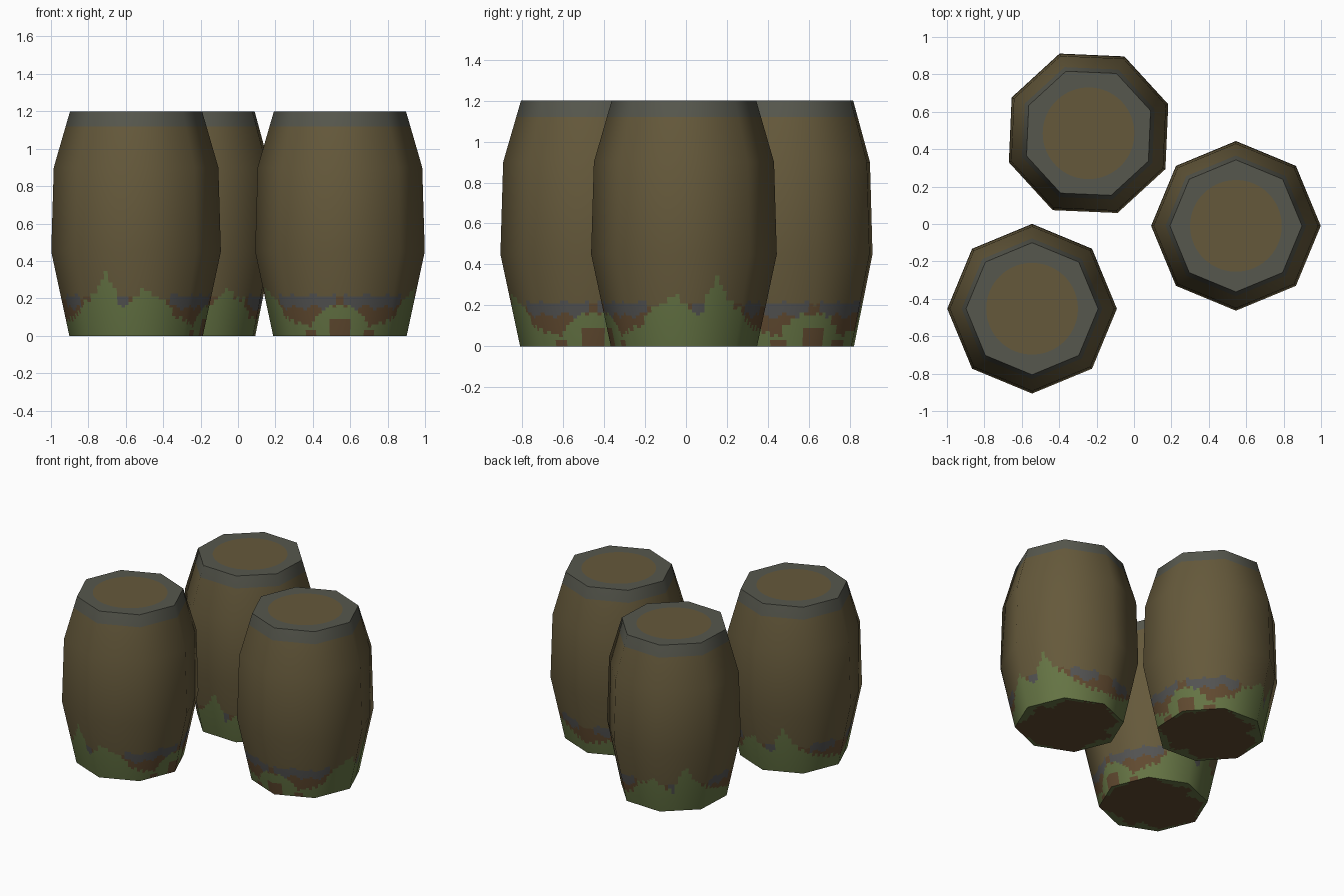
import bpy, math
from mathutils import Vector

if "Cube" in bpy.data.objects:
    bpy.data.objects.remove(bpy.data.objects["Cube"])


def make_mat(name, rgb):
    m = bpy.data.materials.new(name)
    lin = [((c / 255 + 0.055) / 1.055) ** 2.4 for c in rgb]
    m.diffuse_color = (*lin, 1)
    m.use_nodes = True
    m.node_tree.nodes["Principled BSDF"].inputs["Base Color"].default_value = m.diffuse_color
    return m


WOOD, IRON, MOSS, RUST, SLATE = range(5)
MATS = [make_mat("brown wood", (101, 89, 59)), make_mat("grey rim", (86, 87, 77)),
        make_mat("green moss", (101, 116, 68)), make_mat("damp red brown", (97, 74, 48)),
        make_mat("slate band", (83, 83, 82))]

# barrel profile (radius, z) and the outward tilt of the smooth normal there
PROFILE = [(0.357, 0), (0.4535, 0.45), (0.44, 0.9), (0.353, 1.2)]
TILT = [-0.21, -0.09, 0.16, 0.29]
# moss height against angle from the barrel's mirror line, in degrees
MOSS_H = [(0, .15), (10, .16), (18, .12), (28, .05), (42, .08), (55, .10), (64, .19),
          (75, .21), (83, .26), (92, .20), (103, .14), (109, .28), (115, .35),
          (120, .26), (130, .20), (145, .13), (160, .10), (180, .08)]
COLS = 14   # cells across one of the eight sides


def moss_height(a):
    for (a0, h0), (a1, h1) in zip(MOSS_H, MOSS_H[1:]):
        if a <= a1:
            return h0 + (h1 - h0) * (a - a0) / (a1 - a0) + 0.012 * math.sin(a * 0.9)
    return 0.08


def side_colour(a, z):
    if z > 1.12:
        return IRON
    if z > 0.36:
        return WOOD
    arch = (a < 9 and z < 0.09) or (22 < a < 34 and z < 0.03)
    if z < moss_height(a) and not arch:
        return MOSS
    wob = 0.012 * math.sin(a * 0.35)
    band = 4 < a < 60 or 97 < a < 105 or 140 < a < 172
    if band and 0.15 + wob < z < 0.215 + wob * 0.4:
        return SLATE
    return RUST if z < 0.2 + wob else WOOD


def profile_at(z):
    for i in range(3):
        (r0, z0), (r1, z1) = PROFILE[i], PROFILE[i + 1]
        if z <= z1 + 1e-6:
            t = (z - z0) / (z1 - z0)
            return r0 + (r1 - r0) * t, TILT[i] + (TILT[i + 1] - TILT[i]) * t


def oct_point(c, rot):
    """Unit octagon point and rounded outward direction for column c."""
    k, t = divmod(c, COLS)
    p, q = [Vector((math.cos(b), math.sin(b), 0))
            for b in (rot + k * math.pi / 4, rot + (k + 1) * math.pi / 4)]
    v = p.lerp(q, t / COLS)
    return v, v.normalized()


def make_object(name, verts, faces, mats, loc, smooth=False):
    me = bpy.data.meshes.new(name)
    me.from_pydata(verts, [], faces)
    for m in MATS:
        me.materials.append(m)
    for p, i in zip(me.polygons, mats):
        p.material_index = i
        p.use_smooth = smooth
    ob = bpy.data.objects.new(name, me)
    ob.location = loc
    bpy.context.collection.objects.link(ob)
    return me


def cell_angle(ring_c, n, rot, axis):
    v = oct_point(ring_c, rot)[0] + oct_point((ring_c + 1) % n, rot)[0]
    d = math.degrees(math.atan2(v.y, v.x)) - axis
    return abs((d + 180) % 360 - 180)


def barrel(tag, loc, rot_deg, axis):
    rot, n = math.radians(rot_deg), 8 * COLS
    angles = [cell_angle(c, n, rot, axis) for c in range(n)]

    # rounded sides, finely cut near the ground for the moss
    zs = [i * 0.015 for i in range(25)] + [0.45, 0.6, 0.75, 0.9, 1.0, 1.12, 1.2]
    verts, normals, faces, mats = [], [], [], []
    for z in zs:
        r, tilt = profile_at(z)
        for c in range(n):
            v, d = oct_point(c, rot)
            verts.append((v.x * r, v.y * r, z))
            normals.append(Vector((d.x, d.y, tilt)).normalized())
    for j in range(len(zs) - 1):
        zm = (zs[j] + zs[j + 1]) / 2
        for c in range(n):
            d = (c + 1) % n
            faces.append((j * n + c, j * n + d, (j + 1) * n + d, (j + 1) * n + c))
            mats.append(side_colour(angles[c], zm))
    me = make_object("barrel_side_" + tag, verts, faces, mats, loc, True)
    me.normals_split_custom_set_from_vertices(normals)

    # flat lid: grey octagonal rim around a round wooden disc
    r = PROFILE[3][0]
    verts = [oct_point(c, rot)[0] * r + Vector((0, 0, 1.2)) for c in range(n)]
    verts += [oct_point(c, rot)[1] * 0.245 + Vector((0, 0, 1.2)) for c in range(n)]
    faces = [(c, (c + 1) % n, n + (c + 1) % n, n + c) for c in range(n)]
    faces.append(tuple(range(n, 2 * n)))
    make_object("barrel_lid_" + tag, verts, faces, [IRON] * n + [WOOD], loc)

    # underside with moss creeping in from the edge
    scales = [1, 0.93, 0.86, 0.79, 0.72]
    verts = [oct_point(c, rot)[0] * PROFILE[0][0] * s for s in scales for c in range(n)]
    faces, mats = [], []
    for j in range(len(scales) - 1):
        for c in range(n):
            d = (c + 1) % n
            faces.append((j * n + c, (j + 1) * n + c, (j + 1) * n + d, j * n + d))
            mats.append(MOSS if j * 0.07 < moss_height(angles[c]) - 0.1 else RUST)
    faces.append(tuple(reversed(range(4 * n, 5 * n))))
    make_object("barrel_base_" + tag, verts, faces, mats + [RUST], loc)


barrel("front_left", (-0.545, -0.453, 0), 0, 0)
barrel("right", (0.545, -0.01, 0), 0, 270)
barrel("back_left", (-0.243, 0.485, 0), 20, 22)
